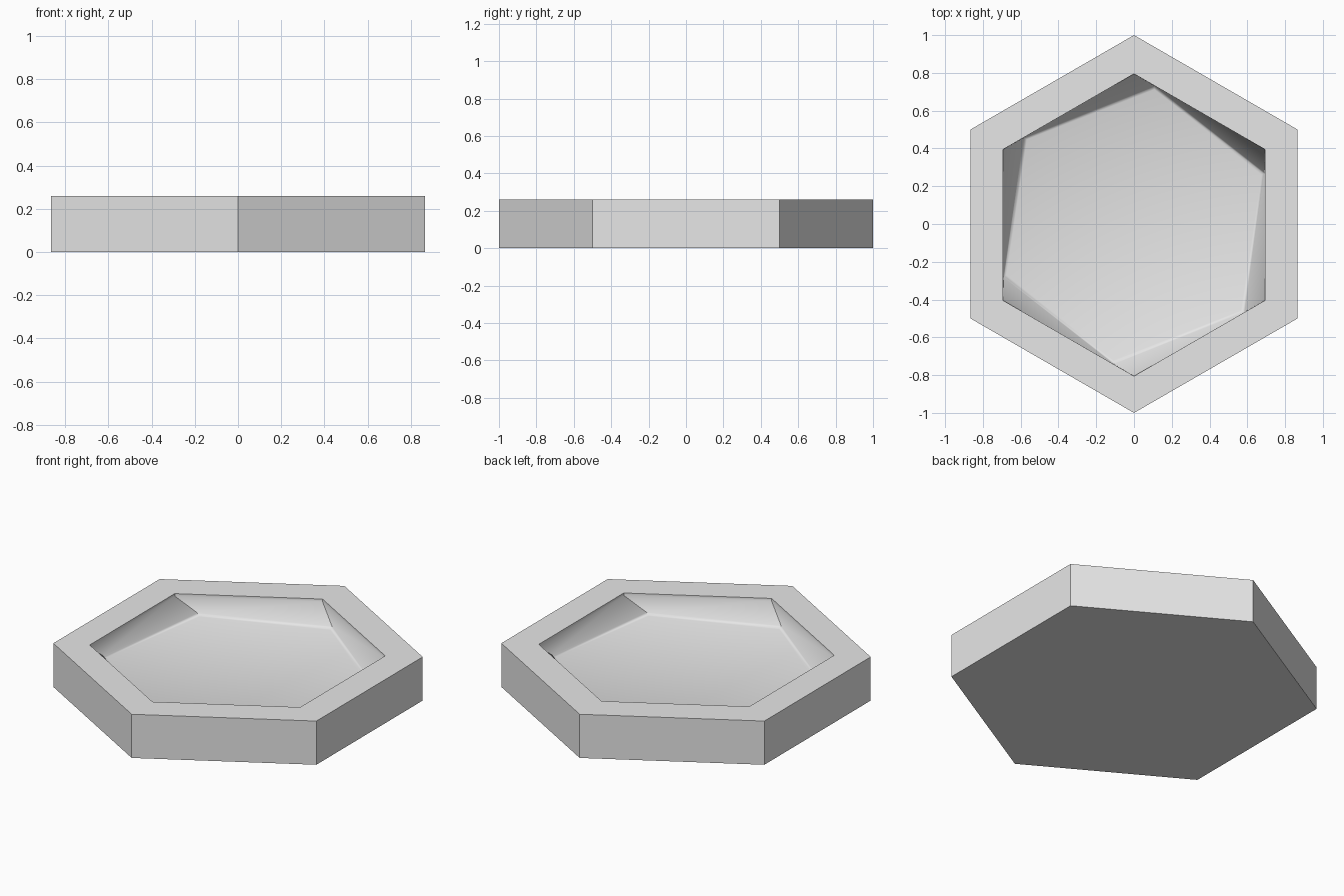
import bpy, bmesh
from math import cos, sin, radians

cube = bpy.data.objects.get("Cube")
if cube:
    bpy.data.objects.remove(cube, do_unlink=True)

# Single plain grey
grey = bpy.data.materials.new("plain grey")
grey.use_nodes = True
colour = (0.8, 0.8, 0.8, 1)
grey.diffuse_color = colour
grey.node_tree.nodes["Principled BSDF"].inputs["Base Color"].default_value = colour

bm = bmesh.new()


def hex_ring(radius, z, twist=0, y=0):
    """Six corners of a pointed-to-the-back hexagon, turned clockwise by twist."""
    angles = [radians(90 + 60 * i - twist) for i in range(6)]
    return [bm.verts.new((radius * cos(a), radius * sin(a) + y, z)) for a in angles]


# Outer wall, flat rim, short lip, twisted basin wall and softened floor edge
shift = -0.005
rings = [
    hex_ring(1, 0),
    hex_ring(1, 0.26),
    hex_ring(0.8, 0.26, 0, shift),
    hex_ring(0.8, 0.245, 0, shift),
    hex_ring(0.745, 0.15, 8.2, shift),
    hex_ring(0.738, 0.141, 8.4, shift),
    hex_ring(0.725, 0.137, 8.6, shift),
]
for low, high in zip(rings, rings[1:]):
    for i in range(6):
        j = (i + 1) % 6
        bm.faces.new((low[i], low[j], high[j], high[i]))

# Underside and basin floor
bm.faces.new(rings[0][::-1])
bm.faces.new(rings[-1])
bmesh.ops.recalc_face_normals(bm, faces=bm.faces)

mesh = bpy.data.meshes.new("hexagonal_dish")
bm.to_mesh(mesh)
bm.free()
mesh.materials.append(grey)
dish = bpy.data.objects.new("hexagonal_dish", mesh)
bpy.context.collection.objects.link(dish)

bpy.ops.object.select_all(action="DESELECT")
dish.select_set(True)
bpy.context.view_layer.objects.active = dish
bpy.ops.object.shade_smooth_by_angle(angle=radians(40))
